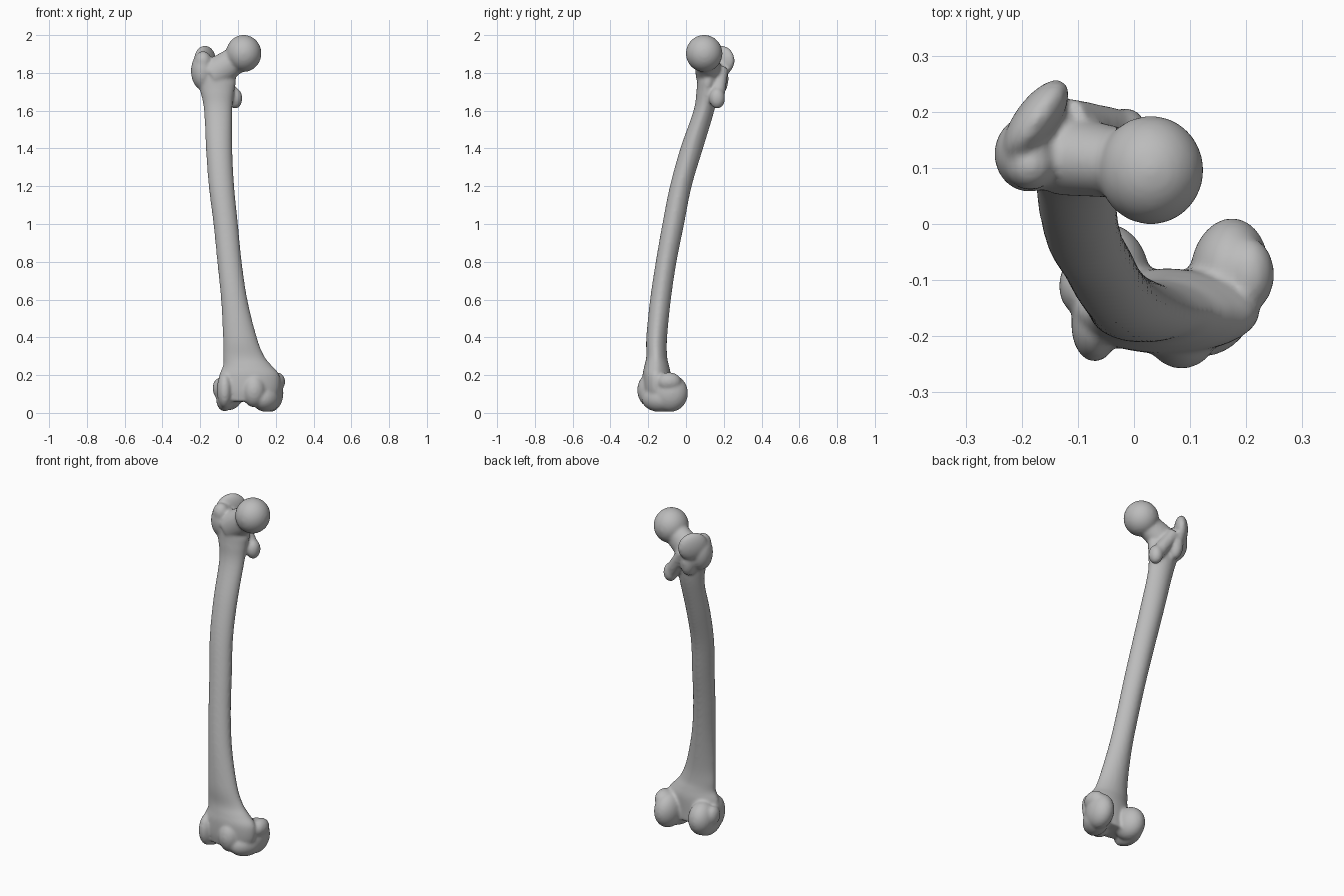
import bpy, bmesh, math
from mathutils import Vector, Matrix, Euler

if "Cube" in bpy.data.objects:
    bpy.data.objects.remove(bpy.data.objects["Cube"])

bone = bpy.data.materials.new("bone grey")
bone.use_nodes = True
COLOUR = (0.5, 0.5, 0.5, 1)
bone.diffuse_color = COLOUR
bone.node_tree.nodes["Principled BSDF"].inputs["Base Color"].default_value = COLOUR
bm = bmesh.new()


def blob(centre, radii, tilt=(0, 0, 0)):
    """Closed ellipsoid, tilted in degrees."""
    turn = Euler([math.radians(a) for a in tilt]).to_matrix().to_4x4()
    size = Matrix.Diagonal((*radii, 1))
    bmesh.ops.create_uvsphere(bm, u_segments=32, v_segments=20, radius=1,
                              matrix=Matrix.Translation(centre) @ turn @ size)


def taper(a, b, ra, rb, flat=1.0):
    """Closed tapered limb between two points."""
    a, b = Vector(a), Vector(b)
    turn = (b - a).to_track_quat('Z', 'Y').to_matrix().to_4x4()
    squash = Matrix.Diagonal((1, flat, 1, 1))
    mid = Matrix.Translation((a + b) / 2)
    bmesh.ops.create_cone(bm, cap_ends=True, segments=32, radius1=ra, radius2=rb,
                          depth=(b - a).length, matrix=mid @ squash @ turn)


def spline(p, q, r, s, t):
    return [0.5 * (2*b + (c - a)*t + (2*a - 5*b + 4*c - d)*t*t + (3*b - a - 3*c + d)*t**3)
            for a, b, c, d in zip(p, q, r, s)]


def loft(rows, steps=5, sides=40):
    """Closed tube through rows of z, x limits and y limits, ridged at the back."""
    padded = [rows[0], *rows, rows[-1]]
    sections = [spline(*padded[i:i + 4], k / steps)
                for i in range(len(rows) - 1) for k in range(steps)] + [rows[-1]]
    rings = []
    for z, x0, x1, y0, y1 in sections:
        ring = []
        for i in range(sides):
            a = math.tau * i / sides
            c, s = math.cos(a), math.sin(a)
            narrow = 1 - 0.16 * max(s, 0)
            ring.append(bm.verts.new(((x0 + x1) / 2 + c * narrow * (x1 - x0) / 2,
                                      (y0 + y1) / 2 + s * (y1 - y0) / 2, z)))
        rings.append(ring)
    for low, high in zip(rings, rings[1:]):
        for i in range(sides):
            j = (i + 1) % sides
            bm.faces.new((low[i], low[j], high[j], high[i]))
    bm.faces.new(rings[0][::-1])
    bm.faces.new(rings[-1])


# Bowed shaft with flared ends
loft([
    (0.06, -0.09, 0.19, -0.22, -0.08),
    (0.12, -0.11, 0.22, -0.23, -0.08),
    (0.20, -0.10, 0.22, -0.23, -0.08),
    (0.25, -0.08, 0.18, -0.22, -0.09),
    (0.30, -0.08, 0.14, -0.21, -0.10),
    (0.40, -0.08, 0.10, -0.21, -0.10),
    (0.60, -0.09, 0.05, -0.19, -0.08),
    (0.80, -0.11, 0.02, -0.16, -0.05),
    (1.00, -0.13, 0.00, -0.125, -0.01),
    (1.20, -0.155, -0.02, -0.085, 0.03),
    (1.40, -0.17, -0.03, -0.03, 0.09),
    (1.60, -0.18, -0.03, 0.04, 0.15),
    (1.70, -0.20, -0.02, 0.055, 0.17),
    (1.76, -0.22, -0.01, 0.06, 0.18),
    (1.82, -0.23, -0.03, 0.065, 0.18),
])

# Ball head and neck
blob((0.03, 0.096, 1.903), (0.094, 0.097, 0.098))
taper((-0.13, 0.125, 1.79), (0.02, 0.10, 1.89), 0.085, 0.068, 0.85)

# Greater trochanter: body, hooked crest and rear ridge
blob((-0.187, 0.125, 1.81), (0.062, 0.068, 0.10))
blob((-0.175, 0.185, 1.865), (0.038, 0.085, 0.08), (0, 0, -36))
blob((-0.185, 0.105, 1.86), (0.045, 0.045, 0.055))
blob((-0.14, 0.175, 1.77), (0.045, 0.05, 0.09))

# Lesser trochanter and the crest leading up from it
blob((-0.015, 0.165, 1.665), (0.038, 0.042, 0.055))
taper((-0.02, 0.165, 1.67), (-0.12, 0.19, 1.82), 0.038, 0.035)

# Lateral condyle
blob((-0.045, -0.09, 0.11), (0.073, 0.092, 0.095), (0, 0, 8))
blob((-0.07, -0.18, 0.12), (0.042, 0.066, 0.095))
blob((-0.07, -0.12, 0.07), (0.045, 0.095, 0.062))
blob((-0.10, -0.11, 0.13), (0.034, 0.05, 0.055))

# Medial condyle
blob((0.17, -0.085, 0.105), (0.07, 0.096, 0.10), (0, 0, -6))
blob((0.085, -0.19, 0.12), (0.065, 0.068, 0.09))
blob((0.15, -0.14, 0.075), (0.07, 0.10, 0.07), (0, 0, -25))
blob((0.205, -0.09, 0.165), (0.045, 0.065, 0.05))

bmesh.ops.recalc_face_normals(bm, faces=bm.faces)
mesh = bpy.data.meshes.new("thigh_bone")
bm.to_mesh(mesh)
bm.free()
mesh.materials.append(bone)
thigh_bone = bpy.data.objects.new("thigh_bone", mesh)
bpy.context.collection.objects.link(thigh_bone)

# Fuse the parts into one softly blended surface
remesh = thigh_bone.modifiers.new("fuse", 'REMESH')
remesh.mode = 'VOXEL'
remesh.voxel_size = 0.008
remesh.use_smooth_shade = True
soften = thigh_bone.modifiers.new("soften", 'SMOOTH')
soften.factor = 0.5
soften.iterations = 8
